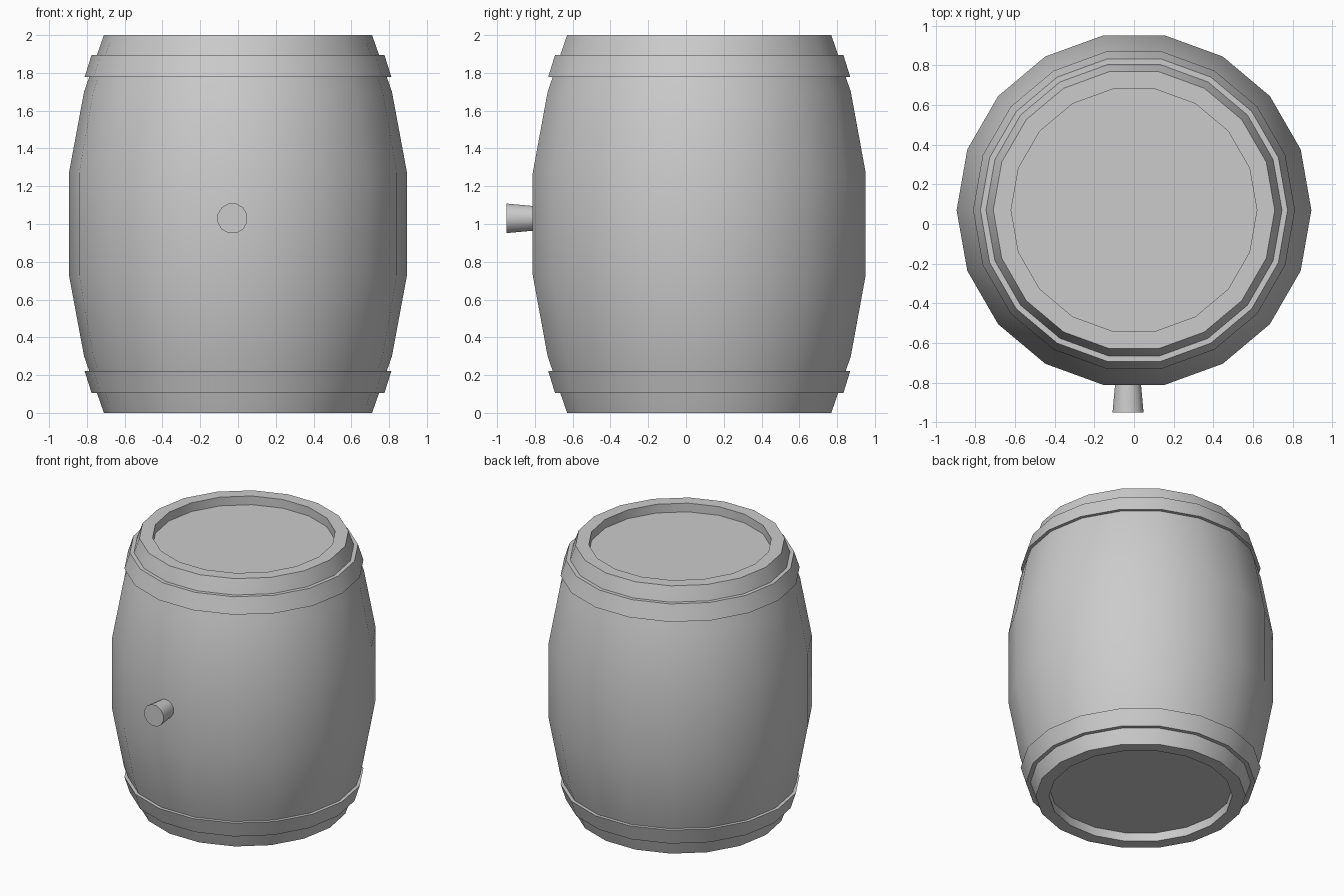
import bpy, bmesh
from math import sin, cos, pi

if "Cube" in bpy.data.objects:
    bpy.data.objects.remove(bpy.data.objects["Cube"])

SIDES = 18
CENTRE_Y = 0.07


def finish(name, bm):
    bmesh.ops.recalc_face_normals(bm, faces=bm.faces)
    mesh = bpy.data.meshes.new(name)
    bm.to_mesh(mesh)
    bm.free()
    ob = bpy.data.objects.new(name, mesh)
    bpy.context.collection.objects.link(ob)
    bpy.ops.object.select_all(action='DESELECT')
    ob.select_set(True)
    bpy.context.view_layer.objects.active = ob
    bpy.ops.object.shade_smooth_by_angle()
    return ob


def lathe(name, profile, sides, closed):
    """Spin (radius, height) points round z; close the loop or cap both ends."""
    bm = bmesh.new()
    rings = [[bm.verts.new((r * cos(2 * pi * i / sides), r * sin(2 * pi * i / sides), z))
              for i in range(sides)] for r, z in profile]
    pairs = list(zip(rings, rings[1:]))
    if closed:
        pairs.append((rings[-1], rings[0]))
    else:
        bm.faces.new(rings[0])
        bm.faces.new(rings[-1])
    for a, b in pairs:
        for i in range(sides):
            j = (i + 1) % sides
            bm.faces.new((a[i], a[j], b[j], b[i]))
    return finish(name, bm)


# Barrel body: bulging staves with a recessed lid at each end
half = [(0.62, 0.065), (0.62, 0), (0.71, 0), (0.815, 0.30), (0.895, 0.73)]
body = lathe("barrel_body", half + [(r, 2 - z) for r, z in reversed(half)], SIDES, False)
body.location.y = CENTRE_Y

# Hoops near the bottom and top
hoop = [(0.72, 0.105), (0.775, 0.105), (0.812, 0.222), (0.76, 0.222)]
for name, pts in (("lower_hoop", hoop), ("upper_hoop", [(r, 2 - z) for r, z in hoop])):
    lathe(name, pts, SIDES, True).location.y = CENTRE_Y

# Tapered bung sticking out of the front
bung = lathe("bung", [(0.065, 0), (0.081, 0.17)], 12, False)
bung.rotation_euler = (pi / 2, pi / 12, 0)
bung.location = (-0.03, -0.78, 1.03)
